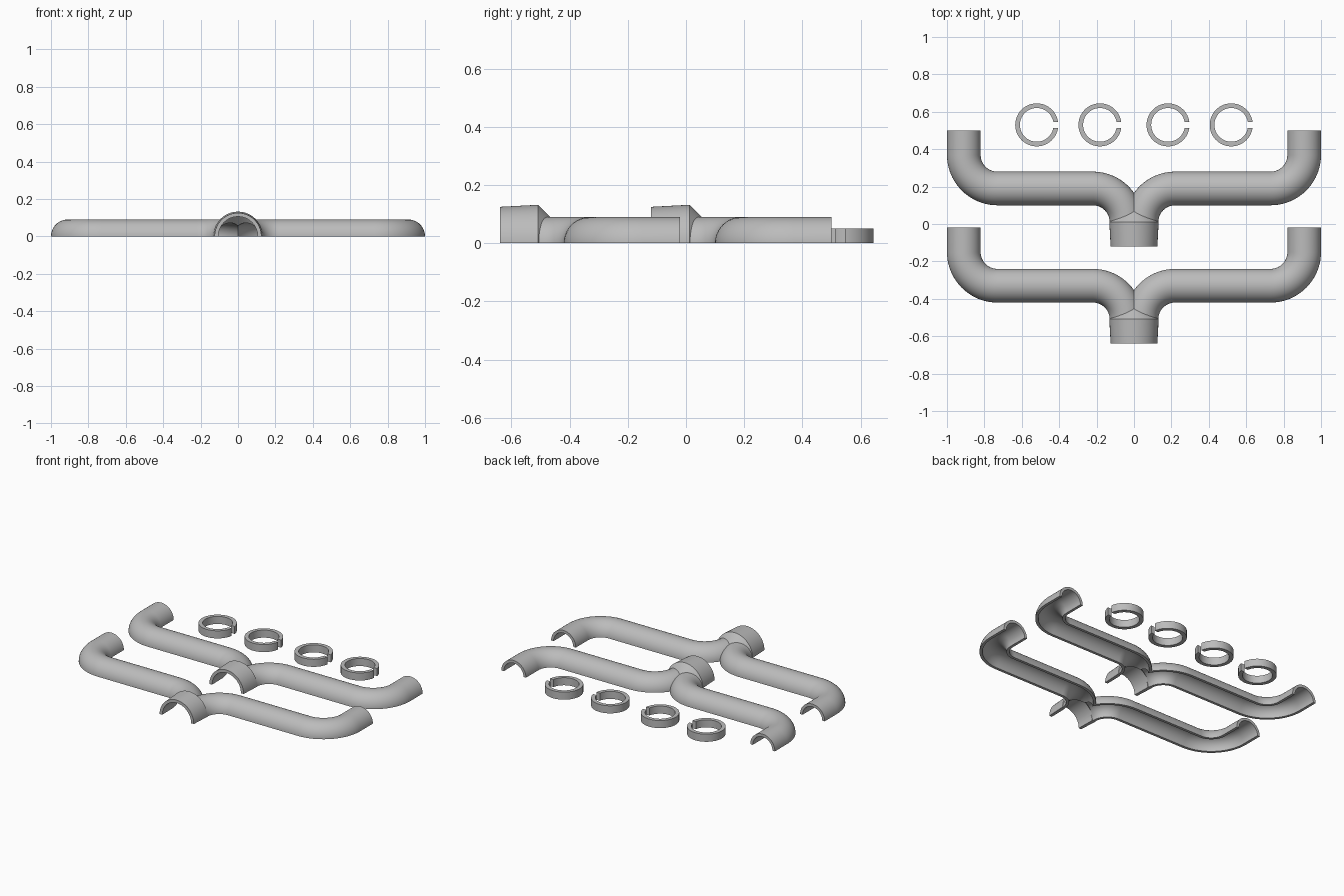
import bpy, bmesh
from math import sin, cos, pi, asin, radians
from mathutils import Vector

cube = bpy.data.objects.get("Cube")
if cube:
    bpy.data.objects.remove(cube)

grey = bpy.data.materials.new("plain grey")
grey.use_nodes = True
COLOUR = (0.5, 0.5, 0.5, 1)
grey.diffuse_color = COLOUR
grey.node_tree.nodes["Principled BSDF"].inputs["Base Color"].default_value = COLOUR

SIDES = 64
UP = Vector((0, 0, 1))


def make(name, bm):
    bmesh.ops.recalc_face_normals(bm, faces=bm.faces)
    mesh = bpy.data.meshes.new(name)
    bm.to_mesh(mesh)
    bm.free()
    mesh.materials.append(grey)
    obj = bpy.data.objects.new(name, mesh)
    bpy.context.collection.objects.link(obj)
    return obj


def smooth(mesh):
    mesh.shade_smooth()
    mesh.set_sharp_from_angle(angle=radians(30))


def bridge(bm, a, b):
    n = len(a)
    for i in range(n):
        bm.faces.new((a[i], a[(i + 1) % n], b[(i + 1) % n], b[i]))


def tube(name, rings):
    """Closed solid through rings of (x, y, heading angle, radius)."""
    bm = bmesh.new()
    loops = []
    for x, y, h, r in rings:
        side = Vector((sin(h), -cos(h), 0))
        loops.append([bm.verts.new(Vector((x, y, 0)) + side * r * cos(t) + UP * r * sin(t))
                      for t in (2 * pi * i / SIDES for i in range(SIDES))])
    for a, b in zip(loops, loops[1:]):
        bridge(bm, a, b)
    bm.faces.new(loops[0])
    bm.faces.new(loops[-1])
    return make(name, bm)


def arm(name, sign, r, extra):
    """Branch pipe: out of the collar, sideways, then back."""
    bend, steps = 0.18, 20
    path = [(0.04, 0.0, pi / 2)]
    for i in range(steps + 1):
        t = pi - pi / 2 * i / steps
        path.append((0.22 + bend * cos(t), 0.01 + bend * sin(t), t - pi / 2))
    for i in range(steps + 1):
        t = -pi / 2 + pi / 2 * i / steps
        path.append((0.73 + bend * cos(t), 0.37 + bend * sin(t), t + pi / 2))
    path.append((0.91, 0.5 + extra, pi / 2))
    return tube(name, [(sign * x, y, h if sign > 0 else pi - h, r) for x, y, h in path])


def collar(name, profile):
    return tube(name, [(0, y, pi / 2, r) for y, r in profile])


# Outer solids and the bores removed from them
body = collar("collar", [(-0.12, 0.125), (0.012, 0.132), (0.1, 0.044)])
skins = [arm("arm_skin", s, 0.09, 0) for s in (1, -1)]
bores = [arm("arm_bore", s, 0.072, 0.02) for s in (1, -1)]
bores.append(collar("collar_bore", [(-0.14, 0.105), (0.008, 0.108), (0.08, 0.036)]))

# Block that removes the lower half
bm = bmesh.new()
bmesh.ops.create_cube(bm, size=3)
bmesh.ops.translate(bm, verts=bm.verts, vec=(0, 0, -1.5))
bores.append(make("lower_half", bm))

for helper, op in [(o, 'UNION') for o in skins] + [(o, 'DIFFERENCE') for o in bores]:
    helper.hide_render = True
    mod = body.modifiers.new(helper.name, 'BOOLEAN')
    mod.operation = op
    mod.solver = 'EXACT'
    mod.object = helper

# Two identical half-pipe manifolds
bpy.context.view_layer.update()
shell = bpy.data.meshes.new_from_object(body.evaluated_get(bpy.context.evaluated_depsgraph_get()))
shell.materials.clear()
shell.materials.append(grey)
smooth(shell)
for name, y in (("back_manifold", 0), ("front_manifold", -0.52)):
    obj = bpy.data.objects.new(name, shell)
    obj.location.y = y
    bpy.context.collection.objects.link(obj)
for o in [body] + skins + bores:
    bpy.data.objects.remove(o)


# Split clamp rings
def clamp_ring(name, x, outer=0.115, inner=0.09, height=0.05, gap=0.016):
    bm = bmesh.new()
    loops = []
    for i in range(SIDES + 1):
        loop = []
        for r, z in ((outer, 0), (outer, height), (inner, height), (inner, 0)):
            start = asin(gap / r)
            t = start + (2 * pi - 2 * start) * i / SIDES
            loop.append(bm.verts.new((r * cos(t), r * sin(t), z)))
        loops.append(loop)
    for a, b in zip(loops, loops[1:]):
        bridge(bm, a, b)
    bm.faces.new(loops[0])
    bm.faces.new(loops[-1])
    ring = make(name, bm)
    ring.location = (x, 0.53, 0)
    smooth(ring.data)


for i, x in enumerate((-0.52, -0.182, 0.182, 0.52)):
    clamp_ring(f"clamp_ring_{i + 1}", x)
